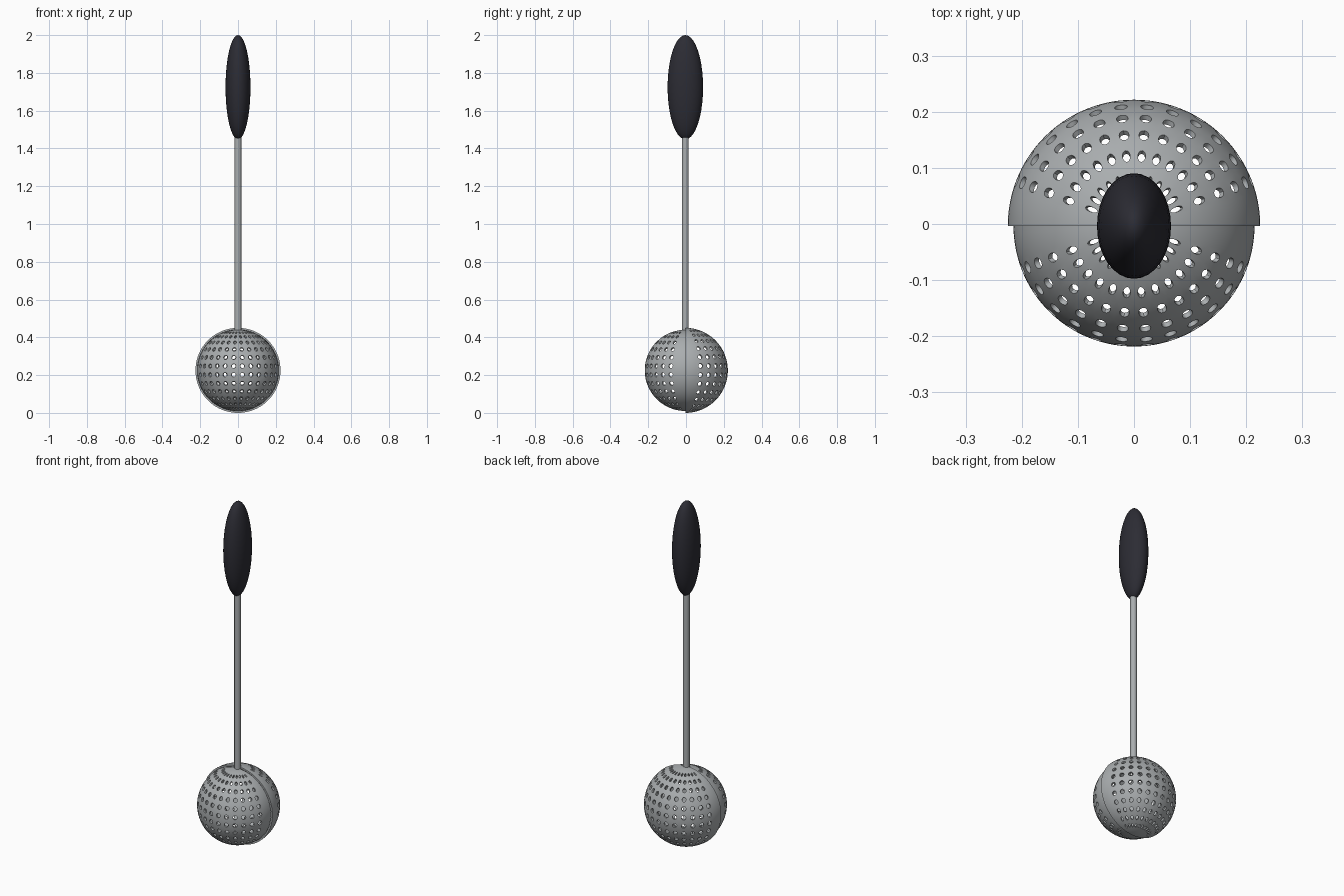
import bpy, bmesh, math
from mathutils import Vector

if "Cube" in bpy.data.objects:
    bpy.data.objects.remove(bpy.data.objects["Cube"])

CY = -0.0035           # seam plane between the two ball halves
CZ = 0.225             # ball centre height
CELLS, CELL, MARGIN, SUB = 12, 12.5, 15.0, 4
HOLE = 0.5             # hole size as a share of its cell


def material(name, rgb):
    m = bpy.data.materials.new(name)
    m.diffuse_color = (*rgb, 1)
    m.use_nodes = True
    m.node_tree.nodes["Principled BSDF"].inputs["Base Color"].default_value = m.diffuse_color
    return m


STEEL = material("brushed steel", (0.40, 0.42, 0.43))
BLACK = material("black grip", (0.025, 0.025, 0.034))


def finish(ob, name, mat, angle=35):
    ob.name = name
    ob.data.materials.append(mat)
    bpy.ops.object.select_all(action='DESELECT')
    ob.select_set(True)
    bpy.context.view_layer.objects.active = ob
    bpy.ops.object.transform_apply(location=False, rotation=True, scale=True)
    bpy.ops.object.shade_smooth_by_angle(angle=math.radians(angle))
    return ob


def half_ball(name, radius, thickness, start):
    """Half shell with a grid of holes, spanning 180 degrees from azimuth start."""
    bm = bmesh.new()

    def vert(lon, lat):
        a, b = math.radians(lon + start), math.radians(lat - 90)
        return bm.verts.new((radius * math.cos(b) * math.cos(a),
                             radius * math.cos(b) * math.sin(a),
                             radius * math.sin(b)))

    def quad(*pts):
        bm.faces.new([vert(*p) for p in pts])

    # Plain border around the perforated field
    ticks = ([MARGIN * i / SUB for i in range(SUB)]
             + [MARGIN + CELL * i / SUB for i in range(CELLS * SUB)]
             + [180 - MARGIN + MARGIN * i / SUB for i in range(SUB + 1)])
    inside = lambda t: MARGIN < t < 180 - MARGIN
    for u0, u1 in zip(ticks, ticks[1:]):
        for v0, v1 in zip(ticks, ticks[1:]):
            if not (inside((u0 + u1) / 2) and inside((v0 + v1) / 2)):
                quad((u0, v0), (u1, v0), (u1, v1), (u0, v1))

    # Perforated cells: a ring of faces between a square and a round hole
    steps = [-1 + 2 * i / SUB for i in range(SUB)]
    square = ([(s, -1) for s in steps] + [(1, s) for s in steps]
              + [(-s, 1) for s in steps] + [(-1, -s) for s in steps])
    for i in range(CELLS):
        for j in range(CELLS):
            cu, cv = MARGIN + CELL * (i + .5), MARGIN + CELL * (j + .5)
            outer = [(cu + x * CELL / 2, cv + y * CELL / 2) for x, y in square]
            inner = []
            for p in square:
                d = Vector(p).normalized() * CELL / 2 * HOLE
                inner.append((cu + d.x, cv + d.y))
            for k in range(len(square)):
                n = (k + 1) % len(square)
                quad(outer[k], outer[n], inner[n], inner[k])

    bmesh.ops.remove_doubles(bm, verts=bm.verts, dist=1e-5)
    bmesh.ops.dissolve_degenerate(bm, edges=bm.edges, dist=1e-6)
    me = bpy.data.meshes.new(name)
    bm.to_mesh(me)
    bm.free()
    ob = bpy.data.objects.new(name, me)
    bpy.context.collection.objects.link(ob)
    ob.location = (0, CY, CZ)
    shell = ob.modifiers.new("wall", 'SOLIDIFY')
    shell.thickness = thickness
    shell.offset = -1
    bpy.context.view_layer.objects.active = ob
    bpy.ops.object.modifier_apply(modifier=shell.name)
    return finish(ob, name, STEEL)


# Perforated ball: the front half nests inside the rim of the back half
half_ball("back_half_ball", 0.225, 0.0095, 0)
half_ball("front_half_ball", 0.2148, 0.0095, 180)

# Rod
bpy.ops.mesh.primitive_cylinder_add(vertices=24, radius=0.018, depth=1.03,
                                    location=(0, CY, 0.955))
finish(bpy.context.object, "rod", STEEL)

# Flattened oval grip
bpy.ops.mesh.primitive_uv_sphere_add(segments=32, ring_count=20, radius=1,
                                     location=(0, CY, 1.724))
bpy.context.object.scale = (0.066, 0.094, 0.276)
finish(bpy.context.object, "grip", BLACK, 60)
